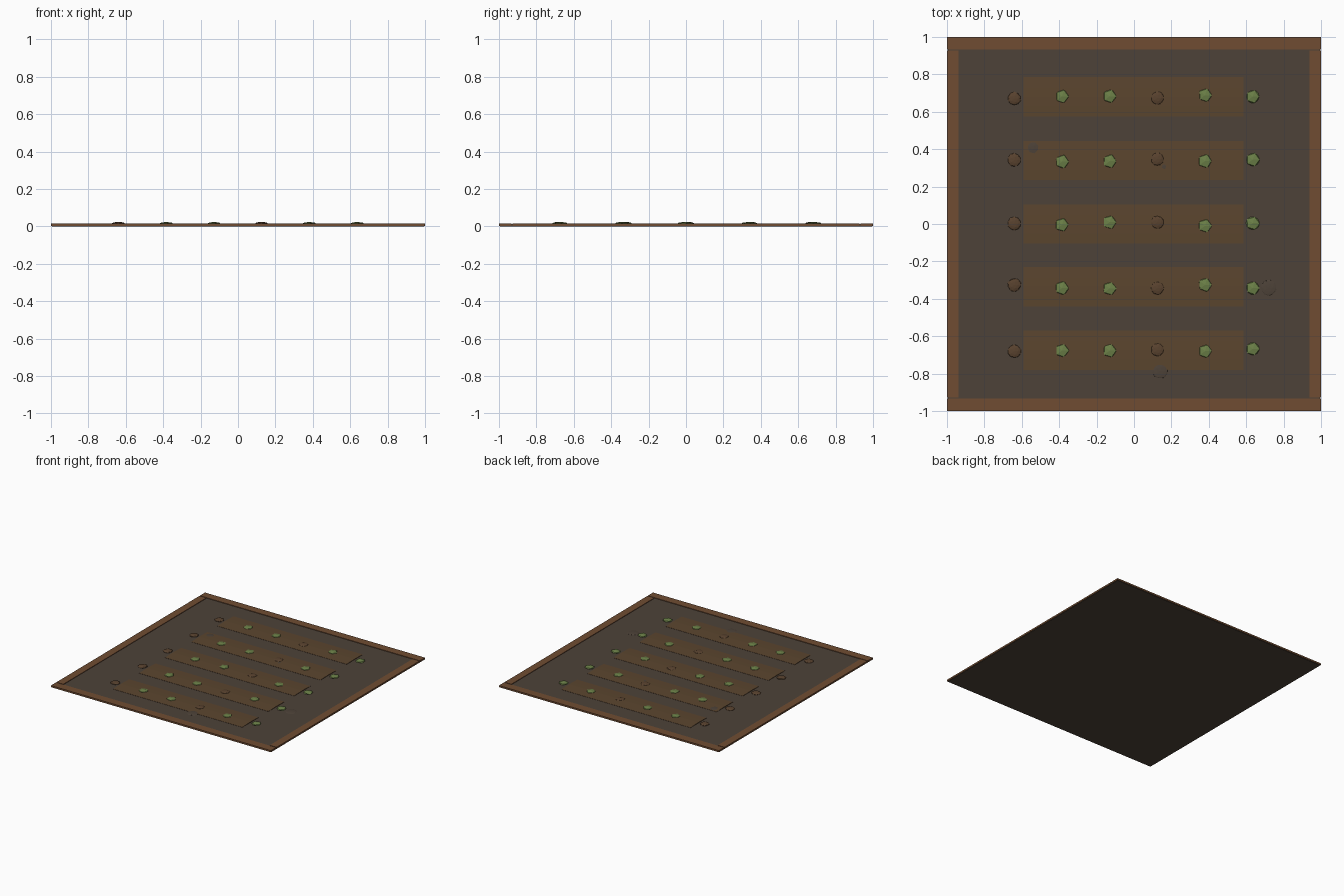
import bpy, bmesh, random
from mathutils import Vector

if "Cube" in bpy.data.objects:
    bpy.data.objects.remove(bpy.data.objects["Cube"])

random.seed(4)


def material(name, rgb):
    m = bpy.data.materials.new(name)
    m.diffuse_color = (*rgb, 1)
    m.use_nodes = True
    m.node_tree.nodes["Principled BSDF"].inputs["Base Color"].default_value = m.diffuse_color
    return m


SOIL = material("soil", (0.075, 0.055, 0.04))
RIDGE = material("ridge_soil", (0.105, 0.06, 0.028))
WOOD = material("wood", (0.16, 0.073, 0.032))
LEAF = material("leaf", (0.15, 0.22, 0.065))
CLOD = material("clod", (0.10, 0.055, 0.028))


def finish(name, bm, mat):
    bmesh.ops.recalc_face_normals(bm, faces=bm.faces)
    me = bpy.data.meshes.new(name)
    bm.to_mesh(me)
    bm.free()
    me.materials.append(mat)
    ob = bpy.data.objects.new(name, me)
    bpy.context.collection.objects.link(ob)
    return ob


def box(name, lo, hi, mat):
    lo, hi = Vector(lo), Vector(hi)
    bm = bmesh.new()
    bmesh.ops.create_cube(bm, size=1)
    for v in bm.verts:
        v.co = (lo + hi) / 2 + v.co * (hi - lo)
    return finish(name, bm, mat)


def ridge(name, x0, x1, y, mat):
    # low crowned strip of raised soil
    profile = [(-0.105, 0.004), (-0.105, 0.0135), (-0.05, 0.0155), (0, 0.0165),
               (0.05, 0.0155), (0.105, 0.0135), (0.105, 0.004)]
    bm = bmesh.new()
    f = bm.faces.new([bm.verts.new((x0, y + a, z)) for a, z in profile])
    ext = bmesh.ops.extrude_face_region(bm, geom=[f])
    bmesh.ops.translate(bm, vec=(x1 - x0, 0, 0),
                        verts=[g for g in ext["geom"] if isinstance(g, bmesh.types.BMVert)])
    return finish(name, bm, mat)


def blob(name, x, y, z, rx, ry, rz, sub, mat):
    # flattened faceted ball
    bm = bmesh.new()
    bmesh.ops.create_icosphere(bm, subdivisions=sub, radius=1)
    for v in bm.verts:
        k = random.uniform(0.94, 1.04)
        v.co = (x + v.co.x * rx * k, y + v.co.y * ry * k, z + v.co.z * rz)
    return finish(name, bm, mat)


# soil slab
box("soil_bed", (-0.995, -0.995, 0), (0.995, 0.995, 0.012), SOIL)

# timber border
for s, side in ((-1, "front"), (1, "back")):
    ys = sorted((s * 0.933, s * 1.0))
    box(side + "_board", (-1, ys[0], 0.003), (1, ys[1], 0.0165), WOOD)
for s, side in ((-1, "left"), (1, "right")):
    xs = sorted((s * 0.938, s * 1.0))
    box(side + "_board", (xs[0], -0.928, 0.003), (xs[1], 0.928, 0.0165), WOOD)

# planted rows: two overlapping ridge halves, then plants and clods
for r, y in enumerate((-0.675, -0.335, 0.0, 0.34, 0.68)):
    ridge(f"ridge_left_{r}", -0.59, 0.04, y, RIDGE)
    ridge(f"ridge_right_{r}", -0.05, 0.585, y, RIDGE)
    for c in range(6):
        x = -0.64 + 0.255 * c
        yy = y + random.uniform(-0.01, 0.01)
        if c % 3 == 0:
            blob(f"clod_{r}_{c}", x, yy, 0.0145, 0.036, 0.036, 0.0095, 2, CLOD)
        else:
            blob(f"sprout_{r}_{c}", x, yy, 0.0145, 0.04, 0.04, 0.01, 1, LEAF)

# loose lumps of earth
for i, (x, y, rad) in enumerate(((-0.54, 0.40, 0.043), (0.72, -0.34, 0.043),
                                 (0.14, -0.785, 0.043), (0.16, 0.31, 0.03))):
    blob(f"earth_lump_{i}", x, y, 0.0115, rad, rad, 0.005, 2, SOIL)
